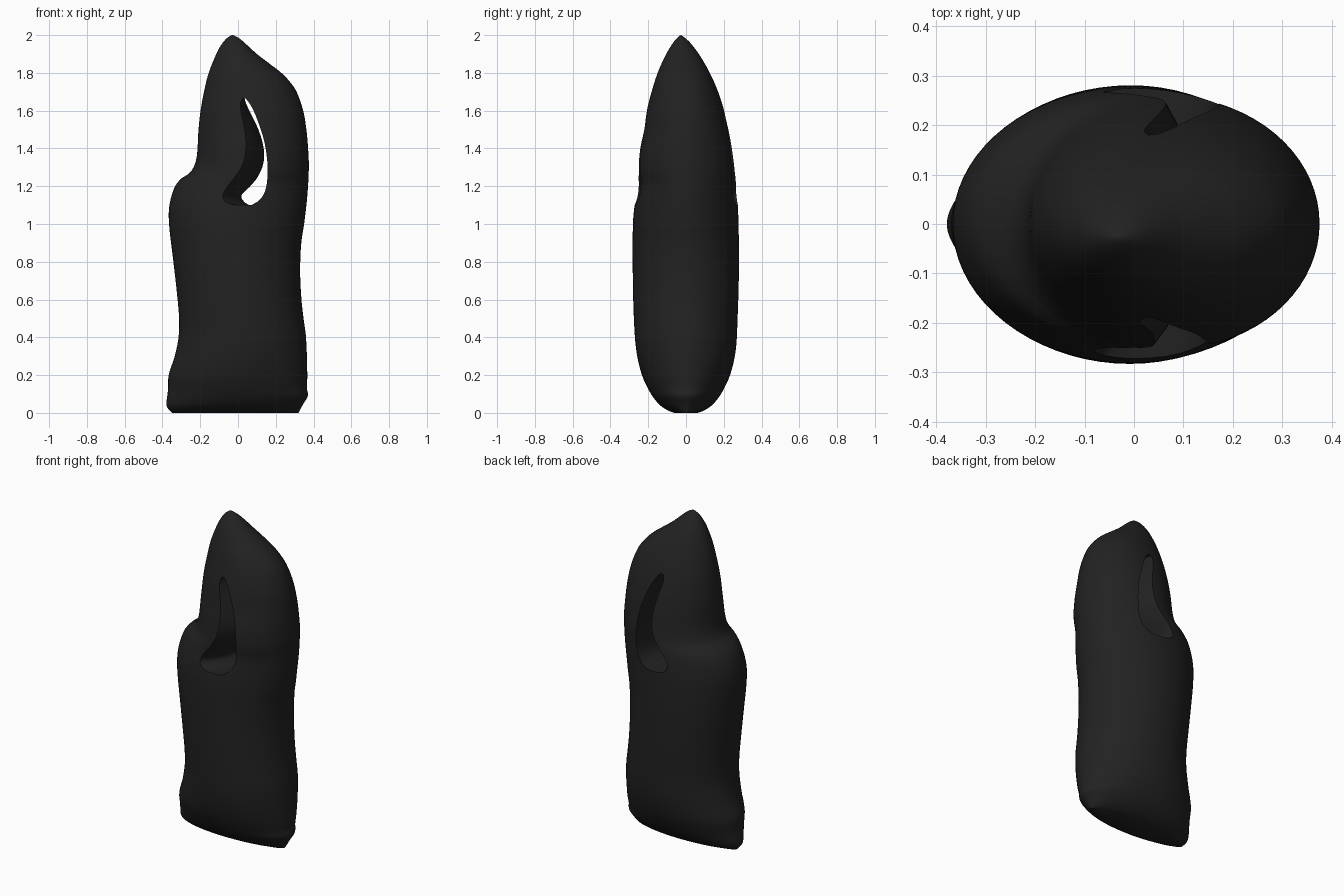
import bpy, bmesh, math

if "Cube" in bpy.data.objects:
    bpy.data.objects.remove(bpy.data.objects["Cube"])

black = bpy.data.materials.new("soft black")
black.diffuse_color = (0.016, 0.016, 0.016, 1)
black.use_nodes = True
black.node_tree.nodes["Principled BSDF"].inputs["Base Color"].default_value = black.diffuse_color


def curve(points):
    """Smooth interpolation through (position, value) pairs."""
    n = len(points)
    slopes = []
    for i in range(n):
        a, b = points[max(i - 1, 0)], points[min(i + 1, n - 1)]
        slopes.append((b[1] - a[1]) / (b[0] - a[0]))

    def at(p):
        i = 0
        while i < n - 2 and p > points[i + 1][0]:
            i += 1
        (p0, v0), (p1, v1) = points[i], points[i + 1]
        h = p1 - p0
        t = min(max((p - p0) / h, 0), 1)
        return (v0 * (2 * t**3 - 3 * t**2 + 1) + v1 * (3 * t**2 - 2 * t**3)
                + h * slopes[i] * (t**3 - 2 * t**2 + t) + h * slopes[i + 1] * (t**3 - t**2))
    return at


def loft(name, rings):
    """Closed solid skinned over equal-length rings of points."""
    bm = bmesh.new()
    loops = [[bm.verts.new(p) for p in ring] for ring in rings]
    n = len(loops[0])
    for a, b in zip(loops, loops[1:]):
        for i in range(n):
            j = (i + 1) % n
            bm.faces.new((a[i], a[j], b[j], b[i]))
    bm.faces.new(loops[0][::-1])
    bm.faces.new(loops[-1])
    bmesh.ops.recalc_face_normals(bm, faces=bm.faces)
    mesh = bpy.data.meshes.new(name)
    bm.to_mesh(mesh)
    bm.free()
    mesh.materials.append(black)
    ob = bpy.data.objects.new(name, mesh)
    bpy.context.collection.objects.link(ob)
    return ob


# Body outlines by height: left, right, front and back
left = curve([(0, -.35), (.03, -.375), (.06, -.378), (.1, -.373), (.13, -.37), (.2, -.367),
              (.3, -.335), (.4, -.315), (.5, -.312), (.65, -.325), (.8, -.342), (1, -.365),
              (1.1, -.363), (1.2, -.333), (1.245, -.295), (1.265, -.262), (1.3, -.235),
              (1.36, -.218), (1.5, -.209), (1.6, -.198), (1.7, -.18), (1.8, -.155),
              (1.9, -.115), (1.95, -.088), (1.985, -.058), (2, -.034)])
right = curve([(0, .32), (.05, .347), (.09, .37), (.13, .365), (.2, .367), (.4, .36), (.5, .347),
               (.6, .336), (.75, .329), (.9, .335), (1, .35), (1.15, .367), (1.3, .375),
               (1.4, .371), (1.5, .362), (1.6, .345), (1.7, .31), (1.75, .277), (1.8, .23),
               (1.85, .165), (1.9, .1), (1.95, .045), (1.985, .004), (2, -.026)])
front = curve([(0, -.06), (.01, -.09), (.04, -.137), (.1, -.185), (.2, -.233), (.33, -.263),
               (.5, -.276), (.75, -.282), (1, -.281), (1.1, -.272), (1.2, -.256), (1.3, -.254),
               (1.4, -.244), (1.5, -.223), (1.6, -.207), (1.7, -.182), (1.8, -.15),
               (1.9, -.105), (1.96, -.068), (1.985, -.047), (2, -.029)])
back = curve([(0, .06), (.01, .09), (.04, .137), (.1, .185), (.2, .233), (.33, .263),
              (.5, .273), (.75, .28), (1, .278), (1.2, .268), (1.4, .243), (1.5, .225),
              (1.6, .202), (1.7, .17), (1.8, .126), (1.9, .068), (1.96, .022),
              (1.985, -.005), (2, -.025)])

rings = []
LEVELS, SIDES = 130, 72
for k in range(LEVELS + 1):
    u = k / LEVELS
    z = 2 * (0.6 * u + 0.4 * (1 - math.cos(math.pi * u)) / 2)
    if k == 0:
        z = 0
    x0, x1, y0, y1 = left(z), right(z), front(z), back(z)
    rings.append([((x0 + x1) / 2 + (x1 - x0) / 2 * math.cos(a),
                   (y0 + y1) / 2 + (y1 - y0) / 2 * math.sin(a), z)
                  for a in (2 * math.pi * i / SIDES for i in range(SIDES))])
body = loft("body", rings)

# Curved slot: left edge narrows inside the body and flares at both mouths
mouth_left = curve([(1.1, .0), (1.115, -.045), (1.15, -.068), (1.2, -.045), (1.25, -.005),
                    (1.32, .035), (1.4, .043), (1.5, .022), (1.6, -.003), (1.64, -.003),
                    (1.665, .02)])
inner_left = curve([(1.1, .06), (1.115, .035), (1.15, .018), (1.2, .065), (1.25, .105),
                    (1.32, .134), (1.4, .136), (1.5, .108), (1.6, .06), (1.64, .042),
                    (1.665, .035)])
slot_right = curve([(1.1, .07), (1.12, .105), (1.15, .132), (1.2, .15), (1.28, .157), (1.36, .152),
                    (1.45, .136), (1.55, .103), (1.6, .082), (1.64, .06), (1.665, .04)])
sections = []
STEPS = 44
for k in range(-12, 13):
    y = 0.32 * k / 12
    flare = min((abs(y) / 0.24) ** 2, 1.3) * (1 if y < 0 else 0.75)
    heights = [1.1 + 0.565 * (0.5 - 0.5 * math.cos(math.pi * i / STEPS)) for i in range(STEPS + 1)]
    ring = [(inner_left(z) + flare * (mouth_left(z) - inner_left(z)), y, z) for z in heights]
    ring += [(slot_right(z) + (0.02 * flare if y > 0 else 0), y, z) for z in reversed(heights)]
    sections.append(ring)
slot = loft("slot_cutter", sections)
slot.hide_render = True

cut = body.modifiers.new("slot", 'BOOLEAN')
cut.operation = 'DIFFERENCE'
cut.solver = 'EXACT'
cut.object = slot
bpy.ops.object.select_all(action='DESELECT')
bpy.context.view_layer.objects.active = body
body.select_set(True)
bpy.ops.object.modifier_apply(modifier=cut.name)
bpy.data.objects.remove(slot)
bpy.ops.object.shade_smooth_by_angle(angle=math.radians(50))
